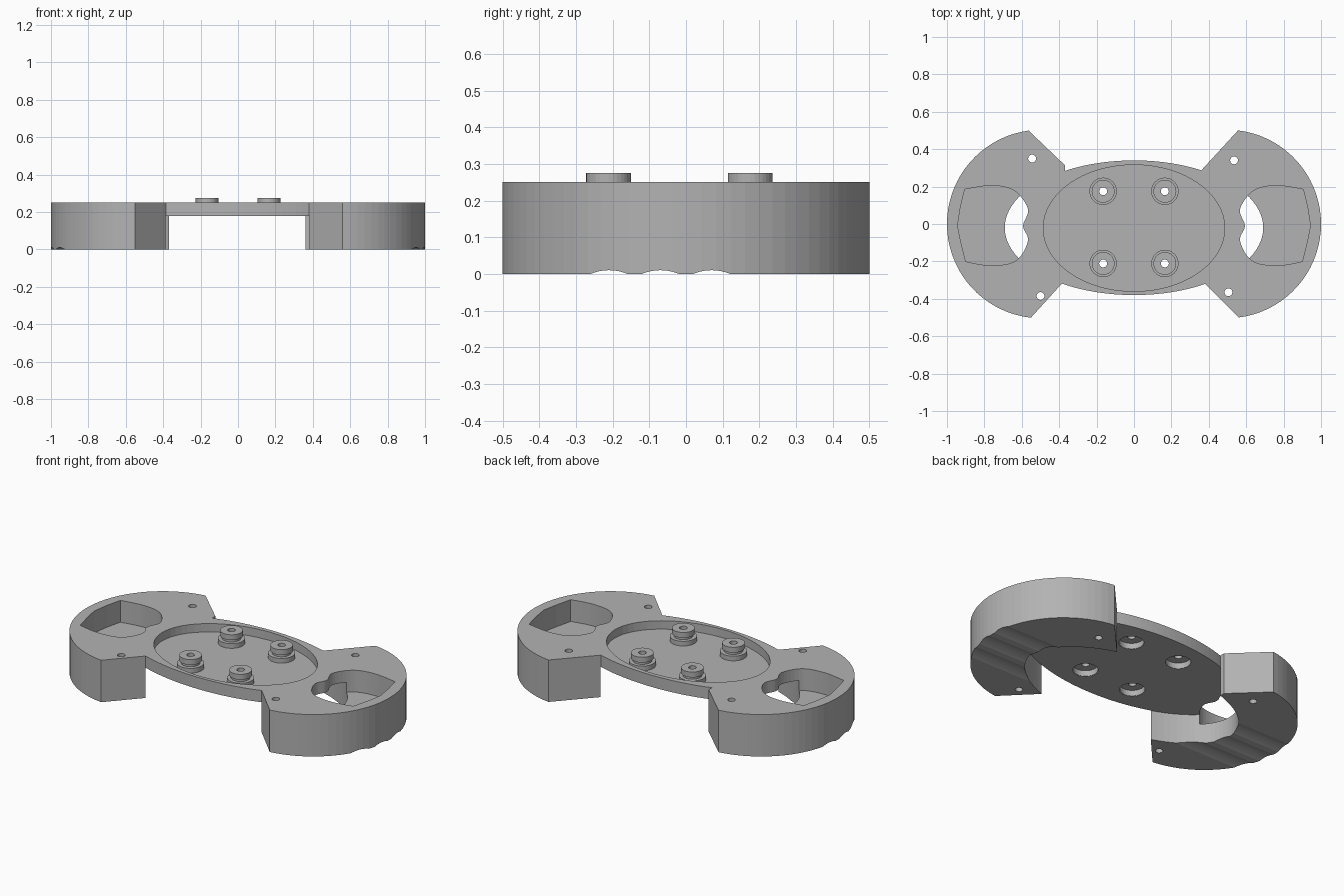
import bpy, bmesh
from math import sin, cos, pi, atan2, radians
from mathutils import Matrix

cube = bpy.data.objects.get("Cube")
if cube:
    bpy.data.objects.remove(cube, do_unlink=True)

grey = bpy.data.materials.new("plain grey")
grey.use_nodes = True
COLOUR = (0.45, 0.45, 0.45, 1)
grey.diffuse_color = COLOUR
grey.node_tree.nodes["Principled BSDF"].inputs["Base Color"].default_value = COLOUR


def add_object(name, bm):
    bmesh.ops.recalc_face_normals(bm, faces=bm.faces)
    mesh = bpy.data.meshes.new(name)
    bm.to_mesh(mesh)
    bm.free()
    mesh.materials.append(grey)
    ob = bpy.data.objects.new(name, mesh)
    bpy.context.collection.objects.link(ob)
    return ob


def prism(name, pts, z0, z1):
    bm = bmesh.new()
    face = bm.faces.new([bm.verts.new((x, y, z0)) for x, y in pts])
    new = bmesh.ops.extrude_face_region(bm, geom=[face])["geom"]
    bmesh.ops.translate(bm, vec=(0, 0, z1 - z0),
                        verts=[v for v in new if isinstance(v, bmesh.types.BMVert)])
    return add_object(name, bm)


def arc(cx, cy, rx, ry, start, end, n):
    steps = [start + (end - start) * i / n for i in range(n + 1)]
    return [(cx + rx * cos(t), cy + ry * sin(t)) for t in steps]


def ellipse(cx, cy, rx, ry, n=64):
    return arc(cx, cy, rx, ry, 0, 2 * pi, n)[:-1]


def smooth_loop(pts, n=6):
    """Rounded path through points (Catmull-Rom)."""
    out = []
    for i in range(1, len(pts) - 2):
        a, b, c, d = pts[i - 1:i + 3]
        for k in range(n):
            t = k / n
            out.append(tuple(0.5 * (2 * q + (r - p) * t + (2 * p - 5 * q + 4 * r - s) * t * t
                                    + (3 * q - p - 3 * r + s) * t ** 3)
                             for p, q, r, s in zip(a, b, c, d)))
    return out + [pts[-2]]


def cut(ob, cutter):
    cutter.hide_render = True
    mod = ob.modifiers.new("cut", "BOOLEAN")
    mod.operation, mod.solver, mod.object = "DIFFERENCE", "EXACT", cutter
    bpy.context.view_layer.objects.active = ob
    bpy.ops.object.modifier_apply(modifier=mod.name)
    bpy.data.objects.remove(cutter, do_unlink=True)


# Body outline: two round grips joined by an elliptical bridge
TOP, BRIDGE = 0.25, 0.18
CY, A, B = -0.02, 0.69, 0.36


def ellipse_angle(x, y):
    return atan2((y - CY) / B, x / A)


def grip_arc(cx, start, end):
    r = 0.504
    t0 = atan2(start[1], start[0] - cx) % (2 * pi)
    t1 = atan2(end[1], end[0] - cx) % (2 * pi)
    if t1 < t0:
        t1 += 2 * pi
    return arc(cx, 0, r, r, t0, t1, 36)


back = arc(0, CY, A, B, ellipse_angle(0.36, 0.287), ellipse_angle(-0.37, 0.284), 20)
front = arc(0, CY, A, B, ellipse_angle(-0.385, -0.318), ellipse_angle(0.38, -0.32), 20)
outline = (grip_arc(0.496, (0.56, -0.505), (0.555, 0.492)) + back + [(-0.37, 0.315)]
           + grip_arc(-0.496, (-0.565, 0.51), (-0.55, -0.49)) + front)
body = prism("body", outline, 0, TOP)

# Space beneath the bridge, and the shallow dish on top
cut(body, prism("underside_cutter", ellipse(0, CY, A + 0.001, B + 0.001, 96), -0.1, BRIDGE))
cut(body, prism("dish_cutter", ellipse(0, -0.022, 0.485, 0.338), 0.2, 0.4))

# Grip pockets with a wavy inner edge and a bowed outer edge
inner = [(0.91, 0.18), (0.905, 0.185), (0.76, 0.205), (0.64, 0.178), (0.567, 0.08),
         (0.593, -0.01), (0.567, -0.09), (0.63, -0.195), (0.76, -0.222),
         (0.9, -0.2), (0.91, -0.19)]
outer = [(0.925, -0.1), (0.943, -0.01), (0.928, 0.09)]
pocket = smooth_loop(inner) + outer
for side in (1, -1):
    cut(body, prism("pocket_cutter", [(side * x, y) for x, y in pocket], 0.12, 0.4))

# Screw holes through the grips
for x, y in ((0.535, 0.34), (-0.545, 0.35), (0.505, -0.365), (-0.5, -0.385)):
    cut(body, prism("screw_cutter", ellipse(x, y, 0.021, 0.021, 20), -0.1, 0.4))

# Finger grooves along the underside of the grips
for y in (-0.21, -0.07, 0.07):
    bm = bmesh.new()
    bmesh.ops.create_cone(bm, cap_ends=True, segments=96, radius1=0.13, radius2=0.13, depth=2.4,
                          matrix=Matrix.Translation((0, y, -0.12)) @ Matrix.Rotation(radians(90), 4, "Y"))
    cut(body, add_object("groove_cutter", bm))

# Four hollow mounting posts standing in the dish
profile = [(0.021, 0.275), (0.061, 0.275), (0.061, 0.243), (0.052, 0.243), (0.052, 0.228),
           (0.073, 0.228), (0.073, 0.181), (0.068, 0.181), (0.068, 0.215), (0.021, 0.215)]
for side, x in (("left", 0.165), ("right", -0.165)):
    for end, y in (("back", 0.175), ("front", -0.211)):
        cut(body, prism("bore_cutter", ellipse(x, y, 0.07, 0.07, 32), 0.1, 0.4))
        bm = bmesh.new()
        ring = [bm.verts.new((r, 0, z)) for r, z in profile]
        edges = [bm.edges.new((ring[i - 1], ring[i])) for i in range(len(ring))]
        bmesh.ops.spin(bm, geom=ring + edges, cent=(0, 0, 0), axis=(0, 0, 1),
                       angle=2 * pi, steps=32, use_merge=True)
        bmesh.ops.remove_doubles(bm, verts=bm.verts, dist=0.0001)
        post = add_object(f"{end}_{side}_post", bm)
        post.location = (x, y, 0)
